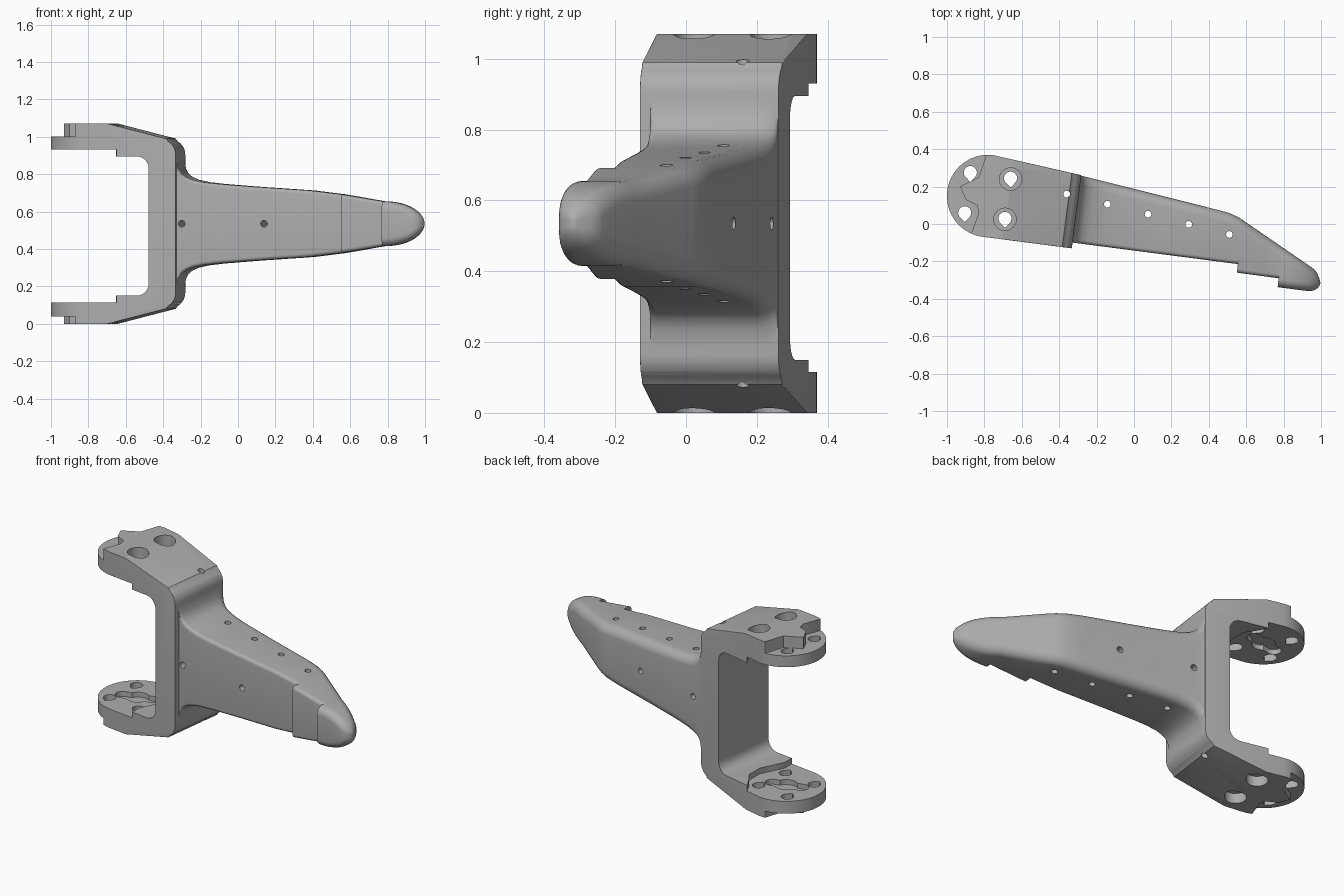
import bpy, bmesh, math
from mathutils import Vector, Matrix

if "Cube" in bpy.data.objects:
    bpy.data.objects.remove(bpy.data.objects["Cube"])

MID = 0.535
TILT = Matrix.Rotation(math.radians(-7.4), 4, 'Z')

grey = bpy.data.materials.new("plain_grey")
grey.use_nodes = True
colour = (0.42, 0.42, 0.42, 1)
grey.diffuse_color = colour
grey.node_tree.nodes["Principled BSDF"].inputs["Base Color"].default_value = colour


def add_object(name, bm):
    bmesh.ops.recalc_face_normals(bm, faces=bm.faces)
    mesh = bpy.data.meshes.new(name)
    bm.to_mesh(mesh)
    bm.free()
    ob = bpy.data.objects.new(name, mesh)
    bpy.context.collection.objects.link(ob)
    mesh.materials.append(grey)
    return ob


def prism(name, points, low, high, axis='z'):
    """Extrude a flat outline along z or along y."""
    bm = bmesh.new()
    place = (lambda p, d: (p[0], p[1], d)) if axis == 'z' else (lambda p, d: (p[0], d, p[1]))
    face = bm.faces.new([bm.verts.new(place(p, low)) for p in points])
    side = bmesh.ops.extrude_face_region(bm, geom=[face])
    shift = Vector(place((0, 0), high - low))
    bmesh.ops.translate(bm, vec=shift, verts=[v for v in side["geom"] if isinstance(v, bmesh.types.BMVert)])
    return add_object(name, bm)


def combine(ob, other, operation):
    mod = ob.modifiers.new("join", 'BOOLEAN')
    mod.operation, mod.object, mod.solver = operation, other, 'EXACT'
    with bpy.context.temp_override(object=ob, active_object=ob, selected_objects=[ob]):
        bpy.ops.object.modifier_apply(modifier=mod.name)
    bpy.data.objects.remove(other)


def cut(ob, cutter):
    combine(ob, cutter, 'DIFFERENCE')


def arc(cx, cy, r, start, end, n):
    steps = [math.radians(start + (end - start) * i / n) for i in range(n + 1)]
    return [(cx + r * math.cos(a), cy + r * math.sin(a)) for a in steps]


def circle(cx, cy, r, n=24):
    return arc(cx, cy, r, 0, 360, n)[:-1]


def teardrop(cx, cy, r):
    return arc(cx, cy, r, -45, 225, 18) + [(cx, cy - 1.42 * r)]


def rod(x, y, dx, dy, r=0.018):
    """Horizontal cylinder used for a cross hole."""
    d = Vector((dx, dy, 0)).normalized()
    bm = bmesh.new()
    bmesh.ops.create_cone(bm, cap_ends=True, segments=16, radius1=r, radius2=r, depth=1.0)
    bm.transform(Matrix.Translation((x, y, MID)) @ d.to_track_quat('Z', 'Y').to_matrix().to_4x4())
    return add_object("hole_cutter", bm)


def interp(u, table):
    for (a, fa), (b, fb) in zip(table, table[1:]):
        if u <= b:
            return fa + (fb - fa) * max(0, (u - a) / (b - a))
    return table[-1][1]


# C-shaped bracket: side profile crossed with its plan outline
profile = [(-1.2, 0), (-0.68, 0), (-0.365, 0.08)]
profile += arc(-0.393, 0.165, 0.08, -60, 0, 5)
profile += arc(-0.393, 0.905, 0.08, 0, 60, 5)
profile += [(-0.365, 0.99), (-0.68, 1.07), (-1.2, 1.07), (-1.2, 0.895)]
profile += arc(-0.524, 0.83, 0.065, 90, 0, 6)
profile += arc(-0.524, 0.215, 0.065, 0, -90, 6)
profile += [(-1.2, 0.15)]
bracket = prism("bracket", profile, -0.5, 0.5, 'y')
plan = arc(-0.793, 0.048, 0.22, 90, 270, 36) + [(-0.2, -0.172), (-0.2, 0.212)]
combine(bracket, prism("plan_cutter", plan, -0.2, 1.3), 'INTERSECT')

# Round the outer rim of the web
bm = bmesh.new()
bm.from_mesh(bracket.data)
rim = []
for e in bm.edges:
    m = (e.verts[0].co + e.verts[1].co) / 2
    outer = m.x > -0.33 or (m.x > -0.67 and abs(m.z - MID) > 0.43)
    if outer and len(e.link_faces) == 2 and e.calc_face_angle() > 0.9:
        rim.append(e)
bmesh.ops.bevel(bm, geom=rim, offset=0.022, segments=4, profile=0.5, affect='EDGES', clamp_overlap=True)
bm.to_mesh(bracket.data)
bm.free()

# Tapering finger, lofted from rounded rectangles
HEIGHT = [(-0.4, 0.36), (-0.315, 0.36), (-0.305, 0.30), (-0.29, 0.27), (-0.265, 0.25), (-0.23, 0.235),
          (-0.17, 0.222), (-0.08, 0.212), (0.1, 0.198), (0.4, 0.178), (0.6, 0.154), (0.8, 0.12)]
BACK = [(-0.4, 0.228), (-0.313, 0.22), (0.49, 0.126), (0.55, 0.108), (1.0, -0.122), (1.03, -0.165)]
FRONT = [(0.578, -0.141), (0.579, -0.187), (0.804, -0.188), (0.805, -0.236)]
stations = [u for u, h in HEIGHT[:-2]] + [0.25, 0.49, 0.52, 0.55, 0.578, 0.579, 0.65, 0.72, 0.804, 0.805]
stations = sorted(stations) + [0.805 + 0.224 * math.sin(math.radians(a)) for a in range(10, 90, 8)] + [1.0285]
bm = bmesh.new()
rings = []
for u in stations:
    t = max(0, (u - 0.805) / 0.225)
    h = interp(u, HEIGHT) * math.sqrt(1 - t * t)
    vf, vb = interp(u, FRONT) + 0.045 * t ** 12, interp(u, BACK) - 0.02 * t ** 12
    limit = 0.95 * min(h, (vb - vf) / 2)
    rf, rb = min(limit, 0.045 if u > 0.804 else 0.02), min(limit, 0.055)
    ring = []
    for cy, cz, r, a in ((vb - rb, h - rb, rb, 0), (vf + rf, h - rf, rf, 90),
                         (vf + rf, rf - h, rf, 180), (vb - rb, rb - h, rb, 270)):
        ring += [bm.verts.new((u, y, MID + z)) for y, z in arc(cy, cz, r, a, a + 90, 6)]
    rings.append(ring)
for r0, r1 in zip(rings, rings[1:]):
    for i in range(len(r0)):
        j = (i + 1) % len(r0)
        bm.faces.new((r0[i], r0[j], r1[j], r1[i]))
bm.faces.new(rings[0])
bm.faces.new(rings[-1])
combine(bracket, add_object("finger", bm), 'UNION')
bracket.data.transform(TILT)

# Stepped pivot discs, outside and inside
outside = [(-1.2, 0.5), (-0.79, 0.5), (-0.79, 0.37), (-0.83, 0.25), (-0.93, 0.2), (-0.9, 0.13),
           (-0.84, 0.1), (-0.83, 0.06), (-0.87, -0.05), (-0.87, -0.3), (-1.2, -0.3)]
inside = [(-1.2, 0.5), (-0.66, 0.5), (-0.66, 0.36), (-0.62, 0.28), (-0.58, 0.22), (-0.58, 0.12),
          (-0.62, 0.04), (-0.65, -0.02), (-0.65, -0.3), (-1.2, -0.3)]
for outline, low, high in ((outside, 1.0, 1.2), (outside, -0.1, 0.04),
                           (inside, 0.8, 0.931), (inside, 0.115, 0.3)):
    cut(bracket, prism("step_cutter", outline, low, high))

# Shallow drive slot and hub on the inner side of each disc
slot = arc(-0.7, 0.17, 0.04, -77, 103, 8) + arc(-0.87, 0.13, 0.04, 103, 283, 8)
for low, high in ((0.85, 0.96), (0.085, 0.2)):
    cut(bracket, prism("slot_cutter", slot, low, high))
    cut(bracket, prism("hub_cutter", circle(-0.78, 0.15, 0.065), low, high))

# Screw holes through the discs, two of them countersunk outside
for x, y in ((-0.66, 0.24), (-0.69, 0.025)):
    for low, high in ((1.0, 1.2), (-0.1, 0.06)):
        cut(bracket, prism("sink_cutter", circle(x, y, 0.06), low, high))
for x, y in ((-0.66, 0.245), (-0.69, 0.03), (-0.875, 0.275), (-0.905, 0.06)):
    cut(bracket, prism("screw_cutter", teardrop(x, y, 0.035), -0.1, 1.2))

# Row of small vertical holes
for i in range(5):
    cut(bracket, prism("hole_cutter", circle(-0.36 + 0.2175 * i, 0.16 - 0.054 * i, 0.018, 16), -0.1, 1.2))

# Row of small cross holes, the last two square to the sloping tip
for x in (-0.3, -0.08, 0.14, 0.36):
    cut(bracket, rod(x, -0.1 - 0.128 * (x + 0.3), 0.235, 0.972))
for x, y in ((0.49, -0.2), (0.66, -0.275)):
    cut(bracket, rod(x, y, 0.58, 0.81))

# Smooth shading with crisp edges
bpy.ops.object.select_all(action='DESELECT')
bracket.select_set(True)
bpy.context.view_layer.objects.active = bracket
bpy.ops.object.shade_smooth_by_angle(angle=math.radians(32))
